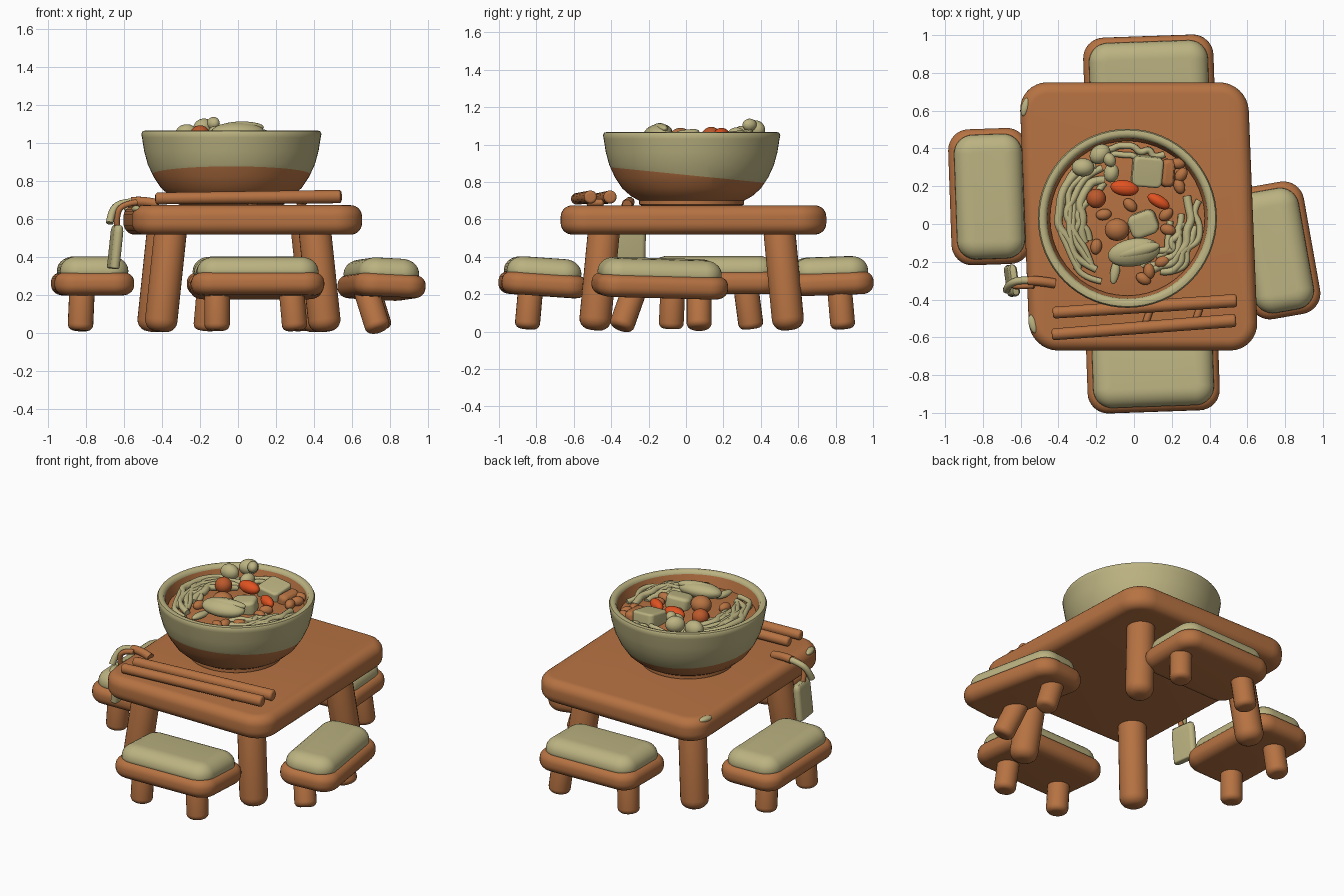
import bpy, bmesh, random
from math import sin, cos, pi, radians
from mathutils import Vector, Matrix

random.seed(4)
if "Cube" in bpy.data.objects:
    bpy.data.objects.remove(bpy.data.objects["Cube"])


def material(name, rgb):
    m = bpy.data.materials.new(name)
    m.use_nodes = True
    m.diffuse_color = (*rgb, 1)
    m.node_tree.nodes["Principled BSDF"].inputs["Base Color"].default_value = (*rgb, 1)
    return m


WOOD = material("warm wood", (0.47, 0.17, 0.055))
CREAM = material("cream", (0.50, 0.45, 0.22))
RED = material("orange red", (0.75, 0.085, 0.015))
RUST = material("rust", (0.50, 0.10, 0.025))


def finish(name, bm, *mats):
    bmesh.ops.recalc_face_normals(bm, faces=bm.faces)
    mesh = bpy.data.meshes.new(name)
    bm.to_mesh(mesh)
    bm.free()
    ob = bpy.data.objects.new(name, mesh)
    bpy.context.collection.objects.link(ob)
    for m in mats:
        mesh.materials.append(m)
    bpy.ops.object.select_all(action='DESELECT')
    ob.select_set(True)
    bpy.context.view_layer.objects.active = ob
    bpy.ops.object.shade_smooth_by_angle(angle=radians(50))
    return ob


def loft(rings):
    """Skin a stack of equal-length point rings and cap both ends."""
    bm = bmesh.new()
    rows = [[bm.verts.new(p) for p in ring] for ring in rings]
    n = len(rows[0])
    for a, b in zip(rows, rows[1:]):
        for i in range(n):
            j = (i + 1) % n
            bm.faces.new((a[i], a[j], b[j], b[i]))
    bm.faces.new(rows[0])
    bm.faces.new(rows[-1])
    return bm


def lathe(profile, n=24):
    return loft([[(r * cos(2 * pi * i / n), r * sin(2 * pi * i / n), z) for i in range(n)]
                 for r, z in profile])


def rod(name, p0, p1, r0, r1, mat, soft=0.7):
    """Round bar between two points with softened ends."""
    p0, p1 = Vector(p0), Vector(p1)
    d = p1 - p0
    e = soft * r0
    arc = [k * pi / 10 for k in range(6)]
    prof = [(r0 - e + e * sin(a) + 0.001, e - e * cos(a)) for a in arc]
    prof += [(r1 - e + e * cos(a) + 0.001, d.length - e + e * sin(a)) for a in arc]
    bm = lathe(prof, 20)
    bm.transform(Matrix.Translation(p0) @ d.to_track_quat('Z', 'Y').to_matrix().to_4x4())
    return finish(name, bm, mat)


def rounded_rect(hx, hy, r, z):
    pts = []
    for k, (sx, sy) in enumerate(((1, 1), (-1, 1), (-1, -1), (1, -1))):
        for s in range(9):
            a = (k + s / 8) * pi / 2
            pts.append((sx * (hx - r) + r * cos(a), sy * (hy - r) + r * sin(a), z))
    return pts


def slab(name, size, loc, corner, low, high, mat, rot=(0, 0, 0), shear=0):
    """Rounded block; low and high give the (inward, vertical) edge rounding."""
    hx, hy, hz = (s / 2 for s in size)
    prof = []
    for k in range(8):
        a = k * pi / 14
        prof.append((low[0] * (1 - sin(a)), -hz + low[1] * (1 - cos(a))))
    for k in range(8):
        a = k * pi / 14
        prof.append((high[0] * (1 - cos(a)), hz - high[1] * (1 - sin(a))))
    bm = loft([rounded_rect(hx - i, hy - i, max(corner - i, 0.025), z) for i, z in prof])
    for v in bm.verts:
        v.co.x -= shear * v.co.y
    ob = finish(name, bm, mat)
    ob.location = loc
    ob.rotation_euler = [radians(a) for a in rot]
    return ob


def tube(name, pts, r, mat):
    cu = bpy.data.curves.new(name, 'CURVE')
    cu.dimensions = '3D'
    cu.bevel_depth, cu.bevel_resolution, cu.use_fill_caps = r, 3, True
    sp = cu.splines.new('NURBS')
    sp.points.add(len(pts) - 1)
    for p, co in zip(sp.points, pts):
        p.co = (*co, 1)
    sp.use_endpoint_u, sp.order_u, sp.resolution_u = True, 3, 6
    cu.materials.append(mat)
    ob = bpy.data.objects.new(name, cu)
    bpy.context.collection.objects.link(ob)


def lump(name, loc, scale, mat, turn=0, tilt=0):
    bm = bmesh.new()
    bmesh.ops.create_icosphere(bm, subdivisions=3, radius=1)
    ob = finish(name, bm, mat)
    ob.location, ob.scale = loc, scale
    ob.rotation_euler = (radians(tilt), 0, radians(turn))


# Table
slab("table_top", (1.21, 1.42, 0.155), (0.025, 0.04, 0.597), 0.15,
     (0.06, 0.06), (0.06, 0.06), WOOD, shear=0.04)
for side, x in (("right", -0.41), ("left", 0.46)):
    s = 1 if x > 0 else -1
    for end, y, dx in (("front", -0.49, 0), ("back", 0.55, -0.04)):
        inner = -0.055 if y > 0 else 0.055
        rod(f"table_leg_{end}_{side}", (x + dx, y, 0.01), (x + dx - s * 0.06, y + inner, 0.58),
            0.085, 0.085, WOOD)
for i, y in enumerate((0.62, -0.53)):
    lump(f"table_corner_chip_{i}", (-0.535 - 0.04 * (y > 0), y, 0.655),
         (0.022, 0.05, 0.018), CREAM, -15 * (1 if y > 0 else -1))

# Stools: centre, size, rotation, then foot and top of each leg
STOOLS = {
    "front": ((0.10, -0.765, 0.25), (0.70, 0.46), (-4, 0, 2),
              [((-0.11, -0.85), (-0.11, -0.83)), ((0.30, -0.85), (0.28, -0.83))]),
    "back": ((0.08, 0.765, 0.255), (0.69, 0.46), (2, 0, 2),
             [((-0.17, 0.84), (-0.15, 0.82)), ((0.34, 0.84), (0.32, 0.82))]),
    "right": ((-0.765, 0.145, 0.26), (0.42, 0.72), (0, 0, 2),
              [((-0.83, -0.08), (-0.82, -0.07)), ((-0.83, 0.35), (-0.82, 0.32))]),
    "left": ((0.755, -0.14, 0.245), (0.38, 0.71), (-1.5, 3, 10),
             [((0.74, -0.35), (0.67, -0.27)), ((0.75, 0.07), (0.68, 0.07))]),
}
for name, (loc, (sx, sy), rot, legs) in STOOLS.items():
    slab(f"{name}_stool_seat", (sx, sy, 0.12), loc, 0.11, (0.06, 0.055), (0.05, 0.05), WOOD, rot)
    up = Vector(loc) + Vector((0, 0, 0.09))
    slab(f"{name}_stool_cushion", (sx - 0.06, sy - 0.06, 0.11), up, 0.1,
         (0.03, 0.03), (0.09, 0.075), CREAM, rot)
    for i, (foot, top) in enumerate(legs):
        rod(f"{name}_stool_leg_{i}", (*foot, 0.015), (*top, 0.24), 0.066, 0.066, WOOD, 0.5)

# Bowl: cream outside with a wood-coloured dipped base and inside
BX, BY = -0.035, 0.03
bowl_profile = [(0.25, 0.665), (0.28, 0.68), (0.28, 0.70), (0.325, 0.725), (0.37, 0.765),
                (0.41, 0.825), (0.44, 0.89), (0.459, 0.96), (0.47, 1.03), (0.474, 1.05),
                (0.467, 1.064), (0.45, 1.068), (0.433, 1.062), (0.425, 1.045),
                (0.415, 0.98), (0.36, 0.86), (0.25, 0.79)]
bm = lathe(bowl_profile, 64)
cut_at, cut_up = Vector((0, 0, 0.835)), Vector((0, 0.1, 1))
bmesh.ops.bisect_plane(bm, geom=bm.verts[:] + bm.edges[:] + bm.faces[:],
                       plane_co=cut_at, plane_no=cut_up)
bmesh.ops.recalc_face_normals(bm, faces=bm.faces)
for f in bm.faces:
    c = f.calc_center_median()
    inside = f.normal.dot(Vector((c.x, c.y, 0))) < 0 and c.z < 1.045
    f.material_index = int(inside or (c - cut_at).dot(cut_up) < 0)
finish("bowl", bm, CREAM, WOOD).location = (BX, BY, 0)
finish("broth", lathe([(0.40, 0.95), (0.41, 0.98), (0.3, 0.995), (0.1, 1.0)], 48),
       WOOD).location = (BX, BY, 0)

# Noodles: start and end angle, radius, height
def noodle(name, a0, a1, r, z):
    pts = []
    for k in range(9):
        a = radians(a0 + (a1 - a0) * k / 8)
        rr = r + random.uniform(-0.025, 0.025)
        pts.append((BX + rr * cos(a), BY + rr * sin(a), z + 0.02 * sin(pi * k / 8)))
    tube(name, pts, random.uniform(0.016, 0.024), CREAM)


for i in range(8):
    noodle(f"noodle_right_{i}", random.uniform(115, 150), random.uniform(205, 250),
           0.23 + 0.02 * i, 1.005)
for i in range(6):
    noodle(f"noodle_left_{i}", random.uniform(-75, -40), random.uniform(-10, 25),
           0.25 + 0.024 * i, 0.995)
for i in range(2):
    noodle(f"noodle_back_{i}", 60, 110, 0.33 + 0.04 * i, 0.995)

# Soup toppings
for i, (x, y, z, r) in enumerate(((-0.27, 0.30, 1.05, 0.06), (-0.18, 0.37, 1.08, 0.06),
                                  (-0.12, 0.27, 1.05, 0.05), (-0.13, 0.34, 1.105, 0.04))):
    lump(f"mushroom_{i}", (x, y, z), (r, r * 0.8, r * 0.85), CREAM, 40 * i, 20)
slab("tofu_back", (0.16, 0.16, 0.11), (0.07, 0.28, 1.015), 0.03, (0.01, 0.01), (0.015, 0.015),
     CREAM, (8, 5, -5))
slab("tofu_middle", (0.15, 0.13, 0.09), (0.05, 0, 1.03), 0.04, (0.02, 0.02), (0.03, 0.02),
     CREAM, (5, -8, 20))
slab("potato_side", (0.07, 0.15, 0.08), (0.18, 0.27, 1.01), 0.03, (0.02, 0.02), (0.03, 0.03),
     WOOD, (0, 12, -5))
lump("dumpling", (0.0, -0.15, 1.06), (0.14, 0.075, 0.05), CREAM, 10, 12)
lump("dumpling_fold", (0.02, -0.14, 1.085), (0.12, 0.035, 0.03), CREAM, 14)
lump("leaf_front", (-0.1, -0.25, 1.02), (0.025, 0.07, 0.02), CREAM, -10)
lump("carrot_middle", (-0.05, 0.19, 1.05), (0.075, 0.042, 0.04), RED, -8)
lump("carrot_side", (0.13, 0.12, 1.03), (0.065, 0.032, 0.035), RED, -30)
lump("tomato", (-0.2, 0.135, 1.045), (0.052, 0.052, 0.05), RUST)
lump("meatball", (-0.09, -0.03, 1.035), (0.065, 0.06, 0.055), WOOD)
for i, (x, y) in enumerate(((0.23, 0.32), (0.25, 0.26), (0.24, 0.2), (0.18, -0.03), (0.17, 0.05),
                            (0.08, -0.25), (0.05, -0.29), (0.15, -0.2), (-0.2, -0.12),
                            (-0.02, 0.1), (-0.16, 0.05), (0.0, -0.06))):
    lump(f"bean_{i}", (x, y, 1.01), (0.042, 0.03, 0.03), WOOD, 55 * i)

# Chopsticks on two rests
rod("chopstick_back", (-0.43, -0.47, 0.71), (0.545, -0.405, 0.72), 0.03, 0.034, WOOD, 0.5)
rod("chopstick_front", (-0.435, -0.585, 0.71), (0.54, -0.51, 0.72), 0.03, 0.034, WOOD, 0.5)
for i, x in enumerate((0.06, 0.32)):
    rod(f"chopstick_rest_{i}", (x, -0.53, 0.69), (x + 0.03, -0.44, 0.69), 0.018, 0.018, WOOD)

# Hanging tag with its cord
slab("tag", (0.05, 0.17, 0.23), (-0.645, -0.30, 0.455), 0.02, (0.01, 0.01), (0.015, 0.04),
     CREAM, (0, 6, 8))
tube("tag_cord_outer", [(-0.54, -0.30, 0.692), (-0.61, -0.295, 0.69), (-0.665, -0.32, 0.65),
                        (-0.675, -0.35, 0.58)], 0.02, CREAM)
tube("tag_cord_inner", [(-0.42, -0.315, 0.68), (-0.50, -0.30, 0.70), (-0.56, -0.30, 0.692)],
     0.026, WOOD)
tube("tag_cord_loop", [(-0.53, -0.325, 0.69), (-0.61, -0.33, 0.68), (-0.64, -0.33, 0.62),
                       (-0.635, -0.31, 0.55)], 0.016, WOOD)
